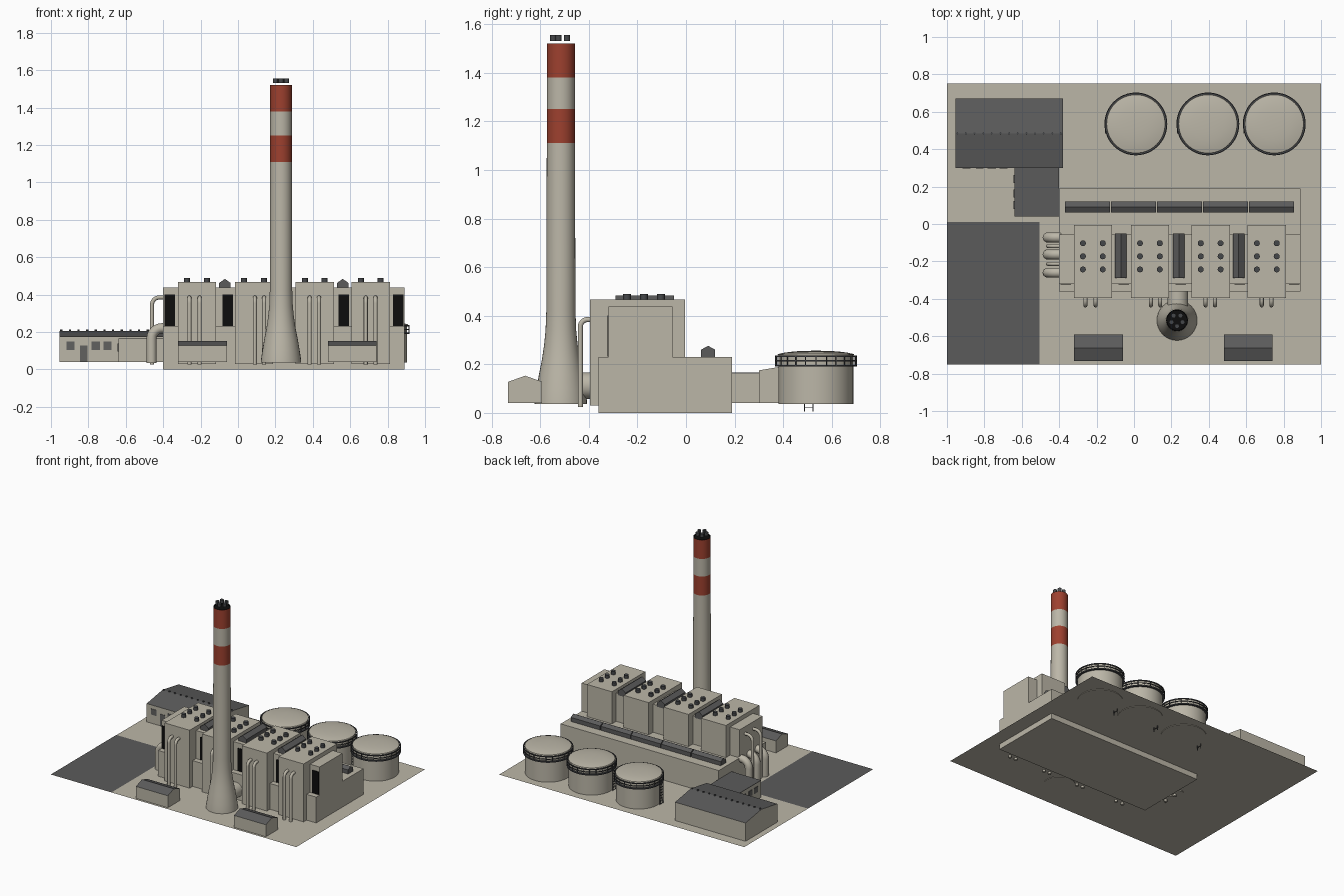
import bpy, bmesh, math
from mathutils import Vector, Matrix

if "Cube" in bpy.data.objects:
    bpy.data.objects.remove(bpy.data.objects["Cube"])


def material(name, r, g, b):
    m = bpy.data.materials.new(name)
    m.diffuse_color = (r, g, b, 1)
    m.use_nodes = True
    m.node_tree.nodes["Principled BSDF"].inputs["Base Color"].default_value = m.diffuse_color
    return m


CONCRETE = material("concrete_beige", 0.50, 0.47, 0.39)
ROOF = material("roof_grey", 0.105, 0.105, 0.105)
RED = material("stripe_red", 0.34, 0.052, 0.028)
BLACK = material("opening_black", 0.004, 0.004, 0.004)
METAL = material("dark_metal", 0.06, 0.063, 0.068)
GLASS = material("window_grey", 0.12, 0.12, 0.115)
GROUND = 0.04


def finish(name, bm, mats, smooth=False):
    bmesh.ops.recalc_face_normals(bm, faces=bm.faces[:])
    me = bpy.data.meshes.new(name)
    bm.to_mesh(me)
    bm.free()
    for m in mats:
        me.materials.append(m)
    if smooth:
        me.shade_smooth()
        me.set_sharp_from_angle(angle=math.radians(35))
    ob = bpy.data.objects.new(name, me)
    bpy.context.collection.objects.link(ob)
    return ob


def add_box(bm, x0, x1, y0, y1, z0, z1):
    mat = Matrix.Translation(((x0 + x1) / 2, (y0 + y1) / 2, (z0 + z1) / 2))
    mat = mat @ Matrix.Diagonal((x1 - x0, y1 - y0, z1 - z0, 1))
    bmesh.ops.create_cube(bm, size=1, matrix=mat)


def boxes(name, mat, *dims):
    bm = bmesh.new()
    for d in dims:
        add_box(bm, *d)
    return finish(name, bm, [mat])


def add_cyl(bm, x, y, z0, z1, r, seg=12):
    bmesh.ops.create_cone(bm, cap_ends=True, segments=seg, radius1=r, radius2=r, depth=z1 - z0,
                          matrix=Matrix.Translation((x, y, (z0 + z1) / 2)))


def plane(name, mat, x0, x1, y0, y1, z):
    bm = bmesh.new()
    f = bm.faces.new([bm.verts.new(p) for p in
                      ((x0, y0, z), (x1, y0, z), (x1, y1, z), (x0, y1, z))])
    if f.normal.z < 0:
        f.normal_flip()
    me = bpy.data.meshes.new(name)
    bm.to_mesh(me)
    bm.free()
    me.materials.append(mat)
    bpy.context.collection.objects.link(bpy.data.objects.new(name, me))


def gable(name, x0, x1, y0, y1, z0, eave, ridge, wall, axis="x"):
    """Gabled block; slopes take the roof colour."""
    bm = bmesh.new()
    ends = []
    for t in (0, 1):
        if axis == "x":
            x = (x0, x1)[t]
            pts = [(x, y0, z0), (x, y1, z0), (x, y1, eave), (x, (y0 + y1) / 2, ridge), (x, y0, eave)]
        else:
            y = (y0, y1)[t]
            pts = [(x0, y, z0), (x1, y, z0), (x1, y, eave), ((x0 + x1) / 2, y, ridge), (x0, y, eave)]
        ends.append([bm.verts.new(p) for p in pts])
    a, b = ends
    bm.faces.new(a)
    bm.faces.new(b)
    for i in range(5):
        j = (i + 1) % 5
        bm.faces.new((a[i], a[j], b[j], b[i]))
    bmesh.ops.recalc_face_normals(bm, faces=bm.faces[:])
    bm.normal_update()
    for f in bm.faces:
        f.material_index = 1 if f.normal.z > 0.1 else 0
    return finish(name, bm, [wall, ROOF])


def lathe(name, cx, cy, profile, mats, rule=None, seg=40, closed=False):
    bm = bmesh.new()
    rings = []
    for r, z in profile:
        if r == 0:
            rings.append([bm.verts.new((cx, cy, z))] * seg)
        else:
            rings.append([bm.verts.new((cx + r * math.cos(2 * math.pi * i / seg),
                                        cy + r * math.sin(2 * math.pi * i / seg), z)) for i in range(seg)])
    pairs = list(zip(rings, rings[1:])) + ([(rings[-1], rings[0])] if closed else [])
    for a, b in pairs:
        for i in range(seg):
            j = (i + 1) % seg
            bm.faces.new(list(dict.fromkeys((a[i], a[j], b[j], b[i]))))
    if rule:
        for f in bm.faces:
            f.material_index = rule(f.calc_center_median(), f)
    return finish(name, bm, mats, smooth=True)


def pipe(name, start, corner, end, r, bend):
    """Round pipe from start to end with one rounded elbow at corner."""
    s, c, e = Vector(start), Vector(corner), Vector(end)
    u, v = (s - c).normalized() * bend, (e - c).normalized() * bend
    pts = [s]
    for k in range(9):
        t = math.pi / 2 * k / 8
        pts.append(c + u * (1 - math.sin(t)) + v * (1 - math.cos(t)))
    pts.append(e)
    cu = bpy.data.curves.new(name, "CURVE")
    cu.dimensions = "3D"
    cu.bevel_depth = r
    cu.bevel_resolution = 3
    cu.use_fill_caps = True
    sp = cu.splines.new("POLY")
    sp.points.add(len(pts) - 1)
    for p, q in zip(sp.points, pts):
        p.co = (*q, 1)
    cu.materials.append(CONCRETE)
    ob = bpy.data.objects.new(name, cu)
    bpy.context.collection.objects.link(ob)
    bpy.ops.object.select_all(action="DESELECT")
    ob.select_set(True)
    bpy.context.view_layer.objects.active = ob
    bpy.ops.object.convert(target="MESH")
    bpy.ops.object.shade_smooth_by_angle(angle=math.radians(40))


# Site
plane("ground", CONCRETE, -1, 1, -0.75, 0.75, GROUND)
plane("parking_lot", ROOF, -1, -0.505, -0.75, 0.01, GROUND + 0.002)

# Main hall: low block, upper block and black louvres
boxes("hall_lower", CONCRETE, (-0.4, 0.89, -0.36, 0.19, 0, 0.23))
boxes("hall_upper", CONCRETE, (-0.4, 0.89, -0.32, -0.055, 0.22, 0.437))
boxes("louvres", BLACK, *[(x, x + 0.055, -0.324, -0.318, 0.232, 0.40)
                          for x in (-0.392, -0.082, 0.222, 0.538, 0.83)])

# Boiler towers with roof stacks and front pipes
for n, cx in enumerate((-0.22, 0.085, 0.41, 0.71), 1):
    boxes(f"boiler_tower_{n}", CONCRETE, (cx - 0.102, cx + 0.102, -0.395, -0.005, 0.03, 0.467))
    bm = bmesh.new()
    for dx in (-0.053, 0.053):
        for y in (-0.103, -0.173, -0.243):
            add_cyl(bm, cx + dx, y, 0.46, 0.49, 0.016)
    finish(f"roof_stacks_{n}", bm, [METAL], smooth=True)
for n, x in enumerate((-0.26, -0.205, 0.09, 0.14, 0.383, 0.433, 0.683, 0.735), 1):
    pipe(f"front_pipe_{n}", (x, -0.435, 0.025), (x, -0.435, 0.384), (x, -0.385, 0.384), 0.011, 0.03)

# Ridge vents on both roofs
for n, x in enumerate((-0.07, 0.24, 0.56), 1):
    gable(f"upper_roof_vent_{n}", x - 0.031, x + 0.031, -0.29, -0.05, 0.43, 0.462, 0.484, ROOF, "y")
for n in range(5):
    x = -0.368 + n * 0.246
    gable(f"lower_roof_vent_{n + 1}", x, x + 0.24, 0.062, 0.12, 0.225, 0.26, 0.276, ROOF)

# Pipes on the left end
for n, y in enumerate((-0.072, -0.163, -0.26), 1):
    pipe(f"large_side_pipe_{n}", (-0.462, y, 0.035), (-0.462, y, 0.22), (-0.39, y, 0.22), 0.027, 0.055)
for n, y in enumerate((-0.118, -0.213), 1):
    pipe(f"thin_side_pipe_{n}", (-0.46, y, 0.025), (-0.46, y, 0.385), (-0.39, y, 0.385), 0.011, 0.04)

# Chimney with red bands, black mouth, flues and duct
CX, CY = 0.23, -0.515
profile = [(0, 0.036), (0.108, 0.036), (0.106, 0.06), (0.1, 0.1), (0.09, 0.16), (0.078, 0.22), (0.069, 0.28),
           (0.063, 0.34), (0.06, 0.42), (0.058, 1.11), (0.058, 1.25), (0.058, 1.38), (0.058, 1.52),
           (0.055, 1.52), (0.054, 1.512), (0, 1.512)]


def band(c, f):
    if all(v.co.z > 1.5 for v in f.verts):
        return 2
    return 1 if 1.11 < c.z < 1.25 or c.z > 1.38 else 0


lathe("chimney", CX, CY, profile, [CONCRETE, RED, BLACK], band, seg=32)
bm = bmesh.new()
for k in range(5):
    a = math.radians(-90 + 72 * k)
    add_cyl(bm, CX + 0.031 * math.cos(a), CY + 0.031 * math.sin(a), 1.531, 1.556, 0.013)
finish("chimney_flues", bm, [METAL], smooth=True)
bm = bmesh.new()
bmesh.ops.create_cone(bm, cap_ends=True, segments=24, radius1=0.055, radius2=0.055, depth=0.16,
                      matrix=Matrix.Translation((0.235, -0.43, 0.112)) @ Matrix.Rotation(math.pi / 2, 4, "X"))
finish("chimney_duct", bm, [CONCRETE], smooth=True)

# Front sheds
for n, x in enumerate((-0.32, 0.48), 1):
    gable(f"front_shed_{n}", x, x + 0.26, -0.732, -0.592, GROUND, 0.128, 0.153, CONCRETE)

# Warehouse with ridge caps, annex, windows and door
gable("warehouse", -0.955, -0.38, 0.30, 0.67, GROUND, 0.175, 0.206, CONCRETE)
bm = bmesh.new()
for k in range(13):
    add_cyl(bm, -0.945 + k * 0.0462, 0.485, 0.2, 0.213, 0.006, 8)
finish("warehouse_ridge_caps", bm, [METAL])
boxes("annex", CONCRETE, (-0.64, -0.4, 0.04, 0.305, GROUND, 0.163))
boxes("annex_roof", ROOF, (-0.64, -0.4, 0.04, 0.3, 0.163, 0.166))
boxes("windows", GLASS, *[(x, x + 0.043, 0.297, 0.302, 0.105, 0.148) for x in (-0.918, -0.782, -0.72)],
      *[(-0.643, -0.638, y, y + 0.043, 0.095, 0.138) for y in (0.08, 0.142, 0.22)])
boxes("warehouse_door", GLASS, (-0.845, -0.805, 0.297, 0.302, GROUND, 0.128))

# Storage tanks with domes, gallery railings and ladders
TY, R = 0.535, 0.154
for n, tx in enumerate((0.01, 0.395, 0.75), 1):
    lathe(f"tank_{n}", tx, TY, [(0, 0.036), (R, 0.036), (R, 0.238), (0.158, 0.238), (0.156, 0.242), (0.13, 0.248),
                                (0.09, 0.253), (0.045, 0.2555), (0, 0.256)], [CONCRETE], seg=48)
    for part, r0, r1, z0, z1 in (("gallery", 0.15, 0.168, 0.19, 0.198), ("mid_rail", 0.164, 0.168, 0.212, 0.217),
                                 ("top_rail", 0.163, 0.168, 0.23, 0.237)):
        lathe(f"tank_{part}_{n}", tx, TY, [(r0, z0), (r1, z0), (r1, z1), (r0, z1)], [METAL],
              seg=48, closed=True)
    bm = bmesh.new()
    for k in range(24):
        a = 2 * math.pi * k / 24
        add_cyl(bm, tx + 0.166 * math.cos(a), TY + 0.166 * math.sin(a), 0.192, 0.235, 0.0025, 6)
    finish(f"tank_posts_{n}", bm, [METAL])
    lx, ly = tx - 0.163, TY - 0.03
    boxes(f"tank_ladder_{n}", METAL,
          *[(lx - 0.002, lx + 0.002, ly + s - 0.002, ly + s + 0.002, 0.005, 0.235) for s in (-0.018, 0.018)],
          *[(lx - 0.002, lx + 0.002, ly - 0.018, ly + 0.018, z, z + 0.003)
            for z in [0.022 + 0.02 * i for i in range(10)]])
